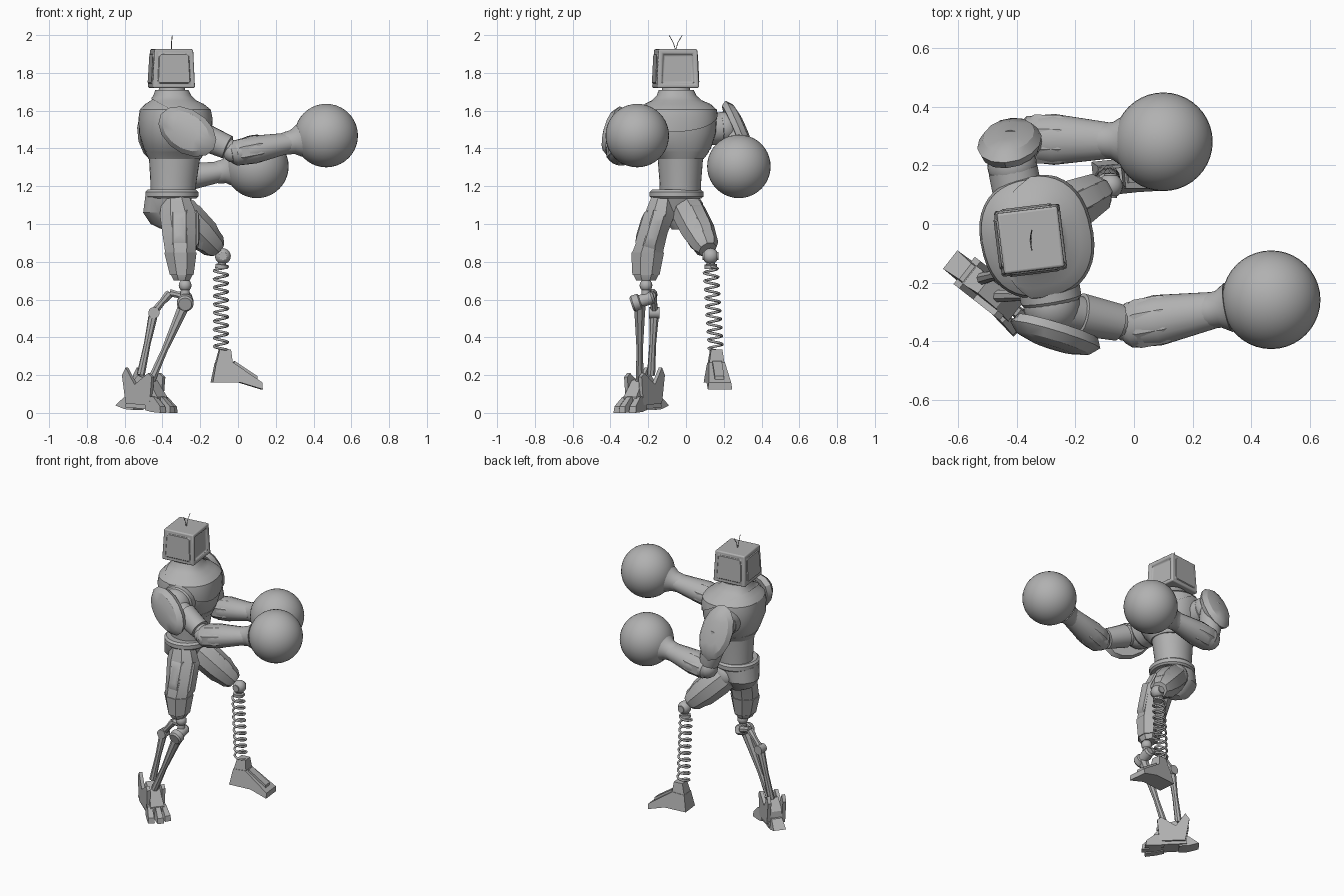
import bpy, bmesh, math
from math import radians, pi, sin, cos
from mathutils import Vector, Matrix

if "Cube" in bpy.data.objects:
    bpy.data.objects.remove(bpy.data.objects["Cube"])

grey = bpy.data.materials.new("plain grey")
grey.use_nodes = True
COLOUR = (0.44, 0.44, 0.44, 1)
grey.diffuse_color = COLOUR
grey.node_tree.nodes["Principled BSDF"].inputs["Base Color"].default_value = COLOUR


def finish(name, bm, matrix=None, sharp=32):
    """Turn a bmesh into a named object with smooth shading and sharp edges."""
    if matrix:
        bm.transform(matrix)
    bmesh.ops.recalc_face_normals(bm, faces=bm.faces)
    me = bpy.data.meshes.new(name)
    bm.to_mesh(me)
    bm.free()
    me.materials.append(grey)
    me.shade_smooth()
    me.set_sharp_from_angle(angle=radians(sharp))
    ob = bpy.data.objects.new(name, me)
    bpy.context.scene.collection.objects.link(ob)
    return ob


def skin(bm, rings):
    """Bridge vertex rings and cap both ends."""
    for a, b in zip(rings, rings[1:]):
        n = len(a)
        for i in range(n):
            bm.faces.new((a[i], a[(i + 1) % n], b[(i + 1) % n], b[i]))
    bm.faces.new(rings[0])
    bm.faces.new(rings[-1])


def loft_mesh(sections, sides, yaw=0, grow=0, power=1):
    """Rings of ellipses; a power below one makes them squarer."""
    bm = bmesh.new()
    rings, w = [], radians(yaw)
    for x, y, z, hx, hy in sections:
        ring = []
        for i in range(sides):
            a = 2 * pi * (i + 0.5) / sides
            u = (hx + grow) * math.copysign(abs(cos(a)) ** power, cos(a))
            v = (hy + grow) * math.copysign(abs(sin(a)) ** power, sin(a))
            ring.append(bm.verts.new((x + u * cos(w) - v * sin(w), y + u * sin(w) + v * cos(w), z)))
        rings.append(ring)
    skin(bm, rings)
    return bm


def loft(name, sections, sides=32, yaw=0, grow=0, power=1):
    """Stack of level ellipses: x, y, z, half x, half y."""
    return finish(name, loft_mesh(sections, sides, yaw, grow, power))


def limb(name, a, b, profile, sides=24, wide=1, deep=1):
    """Turned shape from a to b; profile holds (fraction along, radius)."""
    a, b = Vector(a), Vector(b)
    d = b - a
    bm = loft_mesh([(0, 0, t * d.length, r * wide, r * deep) for t, r in profile], sides)
    return finish(name, bm, Matrix.Translation(a) @ d.to_track_quat('Z', 'Y').to_matrix().to_4x4())


def ball(name, centre, r, seg=24):
    bm = bmesh.new()
    bmesh.ops.create_uvsphere(bm, u_segments=seg, v_segments=seg // 2, radius=r)
    return finish(name, bm, Matrix.Translation(centre))


def pad(name, centre, normal, along, length, width, thick, sides=14):
    """Faceted armour plate; four sides give a rectangular panel."""
    n = Vector(normal).normalized()
    v = Vector(along)
    v = (v - n * v.dot(n)).normalized()
    m = Matrix((v.cross(n), v, n)).transposed().to_4x4()
    bm = loft_mesh([(0, 0, -thick, width * .9, length * .9), (0, 0, -thick * .2, width, length),
                    (0, 0, thick * .6, width * .8, length * .82), (0, 0, thick, width * .4, length * .45)], sides)
    return finish(name, bm, Matrix.Translation(centre) @ m)


def prism(name, profile, width, origin, yaw=0, top=1):
    """Side profile (forward, up) extruded across; high points narrow by top."""
    bm = bmesh.new()
    zs = [z for _, z in profile]
    lo, hi = min(zs), max(zs)
    rings = []
    for s in (-.5, .5):
        rings.append([bm.verts.new((u, s * width * (1 + (top - 1) * (z - lo) / (hi - lo)), z)) for u, z in profile])
    skin(bm, rings)
    return finish(name, bm, Matrix.Translation(origin) @ Matrix.Rotation(radians(yaw), 4, 'Z'))


def wire(name, points, r):
    cu = bpy.data.curves.new(name, 'CURVE')
    cu.dimensions = '3D'
    cu.bevel_depth, cu.bevel_resolution, cu.use_fill_caps = r, 1, True
    sp = cu.splines.new('POLY')
    sp.points.add(len(points) - 1)
    for p, q in zip(sp.points, points):
        p.co = (*q, 1)
    sp.use_smooth = True
    cu.materials.append(grey)
    ob = bpy.data.objects.new(name, cu)
    bpy.context.scene.collection.objects.link(ob)


# Head: boxy monitor with recessed screen and side panels
bm = bmesh.new()
bmesh.ops.create_cube(bm, size=1)
for v in bm.verts:
    k = .92 if v.co.z > 0 else 1
    v.co = (v.co.x * .225 * k, v.co.y * .225 * k, v.co.z * .205)
for f in [f for f in bm.faces if abs(f.normal.z) < .5]:
    screen = f.normal.x > .5
    bmesh.ops.inset_individual(bm, faces=[f], thickness=.034)
    bmesh.ops.inset_individual(bm, faces=[f], thickness=.006, depth=-.016 if screen else .005)
head = finish("head", bm, Matrix.Translation((-.352, -.055, 1.823)) @ Matrix.Rotation(radians(7), 4, 'Z'))
bev = head.modifiers.new("bevel", 'BEVEL')
bev.width, bev.segments, bev.limit_method, bev.angle_limit = .016, 3, 'ANGLE', radians(60)
for side, name in ((-1, "antenna_right"), (1, "antenna_left")):
    wire(name, [(-.352, -.055, 1.92), (-.352, -.055 + side * .012, 1.96), (-.348, -.055 + side * .034, 1.998)], .0022)

# Torso: neck, chest, raised collar, belly, belt and hips
chest = [(-.335, -.03, 1.355, .137, .125), (-.335, -.035, 1.40, .162, .165), (-.335, -.045, 1.48, .185, .2),
         (-.335, -.045, 1.56, .188, .206), (-.336, -.045, 1.605, .18, .198), (-.34, -.045, 1.635, .148, .165),
         (-.345, -.048, 1.655, .112, .122), (-.348, -.05, 1.68, .09, .096), (-.35, -.052, 1.71, .078, .083)]
loft("chest", chest, 40, 12, 0, .85)
bm = loft_mesh(chest, 40, 12, .008, .85)
bmesh.ops.bisect_plane(bm, geom=bm.verts[:] + bm.edges[:] + bm.faces[:], plane_co=(-.335, -.045, 1.595),
                       plane_no=(.55, 0, 1), clear_inner=True)
finish("collar", bm)
loft("neck", [(-.35, -.052, 1.69, .08, .085), (-.35, -.052, 1.71, .07, .075), (-.35, -.054, 1.74, .066, .07)])
loft("chest_hem", [(-.335, -.03, 1.345, .138, .122), (-.335, -.03, 1.36, .146, .134), (-.335, -.033, 1.385, .158, .155)],
     40, 12, 0, .9)
loft("belly", [(-.345, -.03, 1.15, .118, .108), (-.342, -.03, 1.22, .122, .11), (-.335, -.03, 1.37, .138, .122)], 32, 8)
loft("belt", [(-.35, -.05, 1.135, .13, .132), (-.35, -.05, 1.145, .141, .143), (-.35, -.05, 1.17, .141, .143),
              (-.35, -.05, 1.182, .128, .13)], 32)
loft("hips", [(-.365, -.05, 1.15, .13, .13), (-.388, -.04, 1.06, .118, .115), (-.38, -.04, 1.0, .085, .06),
              (-.36, -.04, .97, .04, .035)], 12)

# Right arm, reaching forward
ball("right_shoulder", (-.28, -.275, 1.5), .098)
limb("right_shoulder_ring", (-.295, -.18, 1.51), (-.28, -.27, 1.5), [(0, .105), (.85, .105), (1, .095)])
limb("right_upper_arm", (-.27, -.29, 1.5), (-.03, -.34, 1.395),
     [(0, .07), (.35, .062), (.36, .074), (.9, .064), (.91, .05), (1, .045)], 16)
ball("right_elbow", (-.025, -.345, 1.38), .055, 16)
pad("right_shoulder_pad", (-.27, -.385, 1.49), (-.25, -.95, .12), (1, 0, -.65), .175, .115, .038)

# Left arm, folded at the elbow
ball("left_shoulder", (-.415, .2, 1.51), .085)
limb("left_shoulder_joint", (-.395, .1, 1.5), (-.425, .25, 1.51), [(0, .085), (.55, .085), (.6, .078), (1, .072)])
limb("left_upper_arm", (-.42, .25, 1.5), (-.365, .29, 1.24), [(0, .07), (.4, .075), (.9, .062), (1, .05)], 16)
ball("left_elbow", (-.365, .29, 1.24), .068, 16)
pad("left_shoulder_pad", (-.425, .285, 1.49), (-.1, .92, .38), (.1, .35, -1), .18, .11, .035)

# Forearms and round gloves
for side, elbow, glove in (("right", (-.015, -.345, 1.375), (.467, -.258, 1.468)),
                           ("left", (-.365, .29, 1.235), (.1, .28, 1.305))):
    limb(side + "_forearm", elbow, glove,
         [(-.05, .055), (0, .075), (.2, .084), (.45, .069), (.6, .06)], 16, 1.05, .9)
    limb(side + "_forearm_plate", elbow, glove, [(.02, .078), (.06, .09), (.25, .09), (.3, .08)], 8, 1, .82)
    limb(side + "_glove_cuff", elbow, glove, [(.52, .056), (.57, .061), (.63, .064), (.7, .085)], 32)
    ball(side + "_glove", glove, .168, 40)

# Right thigh: faceted armour
thigh = [(-.33, -.12, 1.15, .075, .065), (-.316, -.14, 1.05, .106, .087), (-.308, -.172, .95, .1, .08),
         (-.305, -.203, .85, .087, .088), (-.298, -.212, .73, .062, .072), (-.298, -.212, .70, .045, .055)]
loft("right_thigh", thigh, 8)
loft("right_thigh_band", thigh[3:5], 8, 0, .006)
pad("right_thigh_plate", (-.31, -.235, .98), (0, -1, .3), (0, -.3, -1), .14, .06, .016, 4)
pad("right_thigh_front_plate", (-.216, -.168, .97), (1, 0, 0), (0, -.3, -1), .14, .05, .012, 4)

# Right knee and open-frame shin
ball("right_knee_ball", (-.28, -.212, .675), .034, 16)
limb("right_knee_stem", (-.28, -.212, .68), (-.28, -.212, .58), [(0, .022), (1, .028)], 12)
limb("right_knee_pin", (-.28, -.288, .575), (-.275, -.17, .615),
     [(0, .035), (.08, .044), (.35, .044), (.4, .034), (.9, .034), (1, .025)], 20)
link = [(-.29, -.18, .62), (-.36, -.175, .635), (-.445, -.167, .535), (-.515, -.185, .2)]
for i, (a, b) in enumerate(zip(link, link[1:])):
    limb(f"shin_link_{i + 1}", a, b, [(0, .02), (.1, .024), (.5, .018), (1, .022)], 8)
limb("shin_hinge", (-.445, -.195, .53), (-.445, -.14, .53), [(0, .03), (1, .03)], 16)
limb("shin_front_rod", (-.28, -.245, .58), (-.46, -.245, .17), [(0, .034), (.2, .028), (.6, .018), (1, .023)], 8)

# Right foot: clawed, turned outward
O, TURN = Vector((-.48, -.235, 0)), -38
fwd = Matrix.Rotation(radians(TURN), 3, 'Z')
prism("right_foot", [(-.11, .03), (-.1, .13), (-.04, .2), (.04, .17), (.1, .085), (.1, .015)], .1, O, TURN, .65)
prism("right_heel", [(-.185, .04), (-.12, .09), (-.06, .09), (-.06, .015), (-.12, .02)], .085, O, TURN, .8)
for side, name in ((-1, "outer"), (1, "inner")):
    prism("ankle_guard_" + name, [(-.1, .05), (-.125, .2), (-.1, .24), (-.04, .15), (.05, .21), (.075, .19), (.06, .04)],
          .022, O + fwd @ Vector((0, side * .048, 0)), TURN)
for i in (-1, 0, 1):
    prism(f"right_toe_{i + 2}", [(-.02, .015), (-.02, .09), (.04, .085), (.095, .035), (.1, 0), (.03, .005)], .042,
          O + fwd @ Vector((.07 - abs(i) * .02, i * .04, 0)), TURN + i * 8, .7)

# Left thigh, knee, spring shin and wedge foot
hip, knee = (-.33, .0, 1.09), (-.085, .128, .84)
ball("left_hip", (-.32, .01, 1.08), .085, 16)
limb("left_thigh", hip, knee, [(0, .075), (.12, .092), (.5, .09), (.82, .07), (.9, .05)], 8)
limb("left_thigh_cover", hip, knee, [(.2, .09), (.24, .097), (.6, .092), (.72, .078)], 8, .85)
ball("left_knee", (-.08, .13, .83), .042, 20)
limb("left_knee_pin", (-.08, .088, .83), (-.08, .172, .83), [(0, .022), (1, .022)], 16)
limb("spring_cap", (-.083, .13, .81), (-.088, .132, .765), [(0, .022), (.5, .022), (.55, .034), (1, .034)], 16)
TURNS, STEPS = 10, 16
coil = []
for i in range(TURNS * STEPS + 1):
    t, a = i / (TURNS * STEPS), 2 * pi * i / STEPS
    coil.append((-.09 + .037 * cos(a), .13 + .028 * t + .037 * sin(a), .775 - .445 * t))
wire("spring", coil, .007)
FOOT, SWING = (0, .167, 0), 6
prism("left_foot", [(-.14, .16), (-.12, .265), (-.035, .27), (.125, .16), (.125, .125), (.01, .16)], .13, FOOT, SWING, .65)
prism("left_foot_ridge", [(-.03, .25), (-.02, .275), (.1, .195), (.1, .17)], .05, FOOT, SWING)
prism("left_ankle", [(-.122, .25), (-.1, .335), (-.04, .335), (-.03, .25)], .085, FOOT, SWING, .7)
